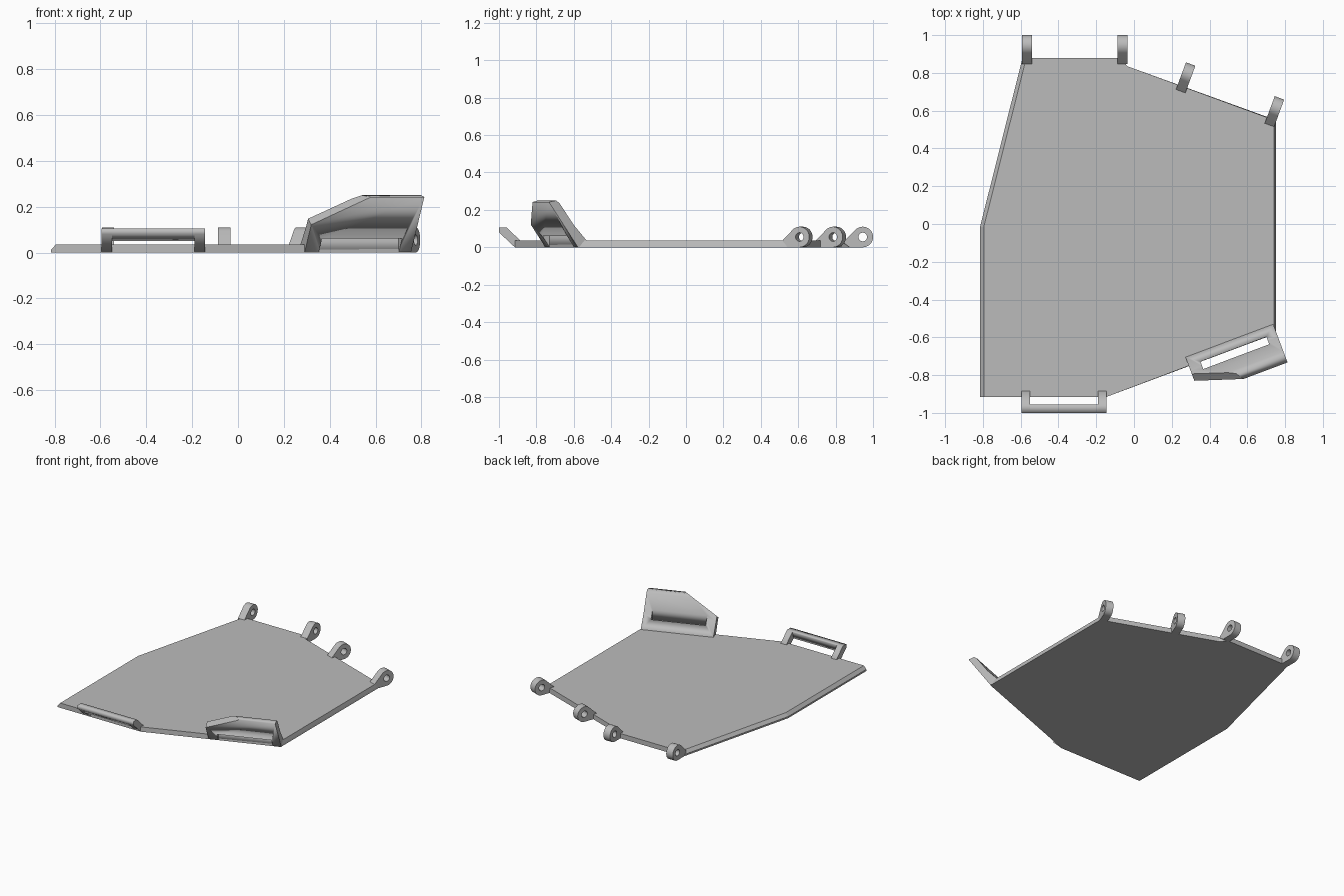
import bpy, bmesh
from math import sin, cos, pi, radians
from mathutils import Matrix, Vector

if "Cube" in bpy.data.objects:
    bpy.data.objects.remove(bpy.data.objects["Cube"])

grey = bpy.data.materials.new("plain grey")
grey.use_nodes = True
GREY = (0.5, 0.5, 0.5, 1)
grey.diffuse_color = GREY
grey.node_tree.nodes["Principled BSDF"].inputs["Base Color"].default_value = GREY

UP = Vector((0, 0, 1))


def frame(outward, origin):
    """Local x points outward, local y up, local z along the edge."""
    out = Vector(outward).normalized()
    m = Matrix((out, UP, out.cross(UP))).transposed().to_4x4()
    m.translation = Vector(origin)
    return m


def add_mesh(name, bm):
    bmesh.ops.remove_doubles(bm, verts=bm.verts, dist=1e-5)
    bmesh.ops.recalc_face_normals(bm, faces=bm.faces)
    mesh = bpy.data.meshes.new(name)
    bm.to_mesh(mesh)
    bm.free()
    mesh.materials.append(grey)
    obj = bpy.data.objects.new(name, mesh)
    bpy.context.collection.objects.link(obj)
    return obj


def prism(loops, lo, hi, matrix):
    """Extrude a filled profile (outline plus optional holes) along local z."""
    curve = bpy.data.curves.new("profile", "CURVE")
    curve.dimensions = "2D"
    curve.fill_mode = "BOTH"
    curve.extrude = (hi - lo) / 2
    for loop in loops:
        spline = curve.splines.new("POLY")
        spline.points.add(len(loop) - 1)
        for point, (x, y) in zip(spline.points, loop):
            point.co = (x, y, 0, 1)
        spline.use_cyclic_u = True
    temp = bpy.data.objects.new("profile", curve)
    bpy.context.collection.objects.link(temp)
    bpy.context.view_layer.update()
    mesh = bpy.data.meshes.new_from_object(
        temp.evaluated_get(bpy.context.evaluated_depsgraph_get()))
    bm = bmesh.new()
    bm.from_mesh(mesh)
    bmesh.ops.remove_doubles(bm, verts=bm.verts, dist=1e-5)
    bm.transform(matrix @ Matrix.Translation((0, 0, (lo + hi) / 2)))
    bpy.data.objects.remove(temp)
    bpy.data.curves.remove(curve)
    bpy.data.meshes.remove(mesh)
    return bm


def smooth(obj):
    bpy.ops.object.select_all(action="DESELECT")
    obj.select_set(True)
    bpy.context.view_layer.objects.active = obj
    bpy.ops.object.shade_smooth_by_angle(angle=radians(30))


# Base plate: stacked outlines, chamfered along the two left edges
def outline(left, right, z):
    points = [(left, -0.915), (-0.145, -0.915), (right, -0.58), (right, 0.55),
              (-0.035, 0.835), (-0.07, 0.88), (left + 0.225, 0.88), (left, -0.015)]
    return [(x, y, z) for x, y in points]


bm = bmesh.new()
rings = [[bm.verts.new(p) for p in outline(*args)] for args in
         ((-0.815, 0.752, 0), (-0.815, 0.749, 0.012), (-0.795, 0.742, 0.035))]
bm.faces.new(rings[0][::-1])
bm.faces.new(rings[-1])
for low, high in zip(rings, rings[1:]):
    for i in range(len(low)):
        j = (i + 1) % len(low)
        bm.faces.new((low[i], low[j], high[j], high[i]))
add_mesh("base_plate", bm)

# Hinge eyes along the back: teardrop lugs with round pin holes
R, HOLE, SIDES = 0.055, 0.023, 32
arc = [(R * cos(a), R + R * sin(a)) for a in
       (-pi / 2 + 1.25 * pi * i / SIDES for i in range(SIDES + 1))]
lug = [(-0.098, 0.035), (-0.098, 0.02), (-0.07, 0)] + arc
hole = [(HOLE * cos(2 * pi * i / SIDES), R + HOLE * sin(2 * pi * i / SIDES))
        for i in range(SIDES)]
straight, slanted = (0, 1, 0), (0.347, 0.938, 0)
for number, (x, y, out) in enumerate(((-0.567, 0.945, straight), (-0.06, 0.945, straight),
                                      (0.281, 0.795, slanted), (0.751, 0.616, slanted)), 1):
    smooth(add_mesh(f"hinge_eye_{number}",
                    prism([lug, hole], -0.0265, 0.0265, frame(out, (x, y, 0)))))

# Front handle: two slanted arms joined by a bar
arm = [(-0.03, 0.035), (-0.03, 0.01), (0, 0), (0.085, 0.08), (0.085, 0.105), (0.043, 0.105)]
bar = [(0.055, 0.05), (0.085, 0.08), (0.085, 0.105), (0.043, 0.105), (0.04, 0.1)]
handle = frame((0, -1, 0), (-0.37, -0.915, 0))
for name, profile, lo, hi in (("handle_arm_left", arm, -0.225, -0.18),
                              ("handle_arm_right", arm, 0.18, 0.225),
                              ("handle_bar", bar, -0.18, 0.18)):
    add_mesh(name, prism([profile], lo, hi, handle))

# Slanted flap: a leaning slab with one clipped upper corner
along, out = Vector((0.936, 0.352, 0)), Vector((0.352, -0.936, 0))
place = frame(out, out * 0.806)
section = [(-0.05, 0.035), (-0.05, 0.01), (0, 0), (0.166, 0.242),
           (0.125, 0.25), (0.105, 0.235), (0.025, 0.12)]
bm = prism([section], -0.503, -0.007, place)


def at(u, s, z):
    return along * u + out * (0.806 + s) + UP * z


corner = at(0.007, 0.078, 0.125)
edge = at(0.254, 0.166, 0.242) - corner
normal = edge.cross(out * 0.83 - UP * 0.55)
if normal.z < 0:
    normal.negate()
cut = bmesh.ops.bisect_plane(bm, geom=bm.verts[:] + bm.edges[:] + bm.faces[:],
                             plane_co=corner, plane_no=normal, clear_outer=True)
bmesh.ops.holes_fill(bm, edges=[e for e in bm.edges if e.is_boundary])
flap = add_mesh("flap", bm)

# Slot cut straight down through the flap
slot = [(0, -0.1), (0.042, -0.1), (0.042, 0.4), (0, 0.4)]
cutter = add_mesh("slot_cutter", prism([slot], -0.446, -0.073, place))
cutter.hide_render = True
boolean = flap.modifiers.new("slot", "BOOLEAN")
boolean.operation = "DIFFERENCE"
boolean.solver = "EXACT"
boolean.object = cutter
bpy.context.view_layer.objects.active = flap
bpy.ops.object.modifier_apply(modifier="slot")
bpy.data.objects.remove(cutter)
